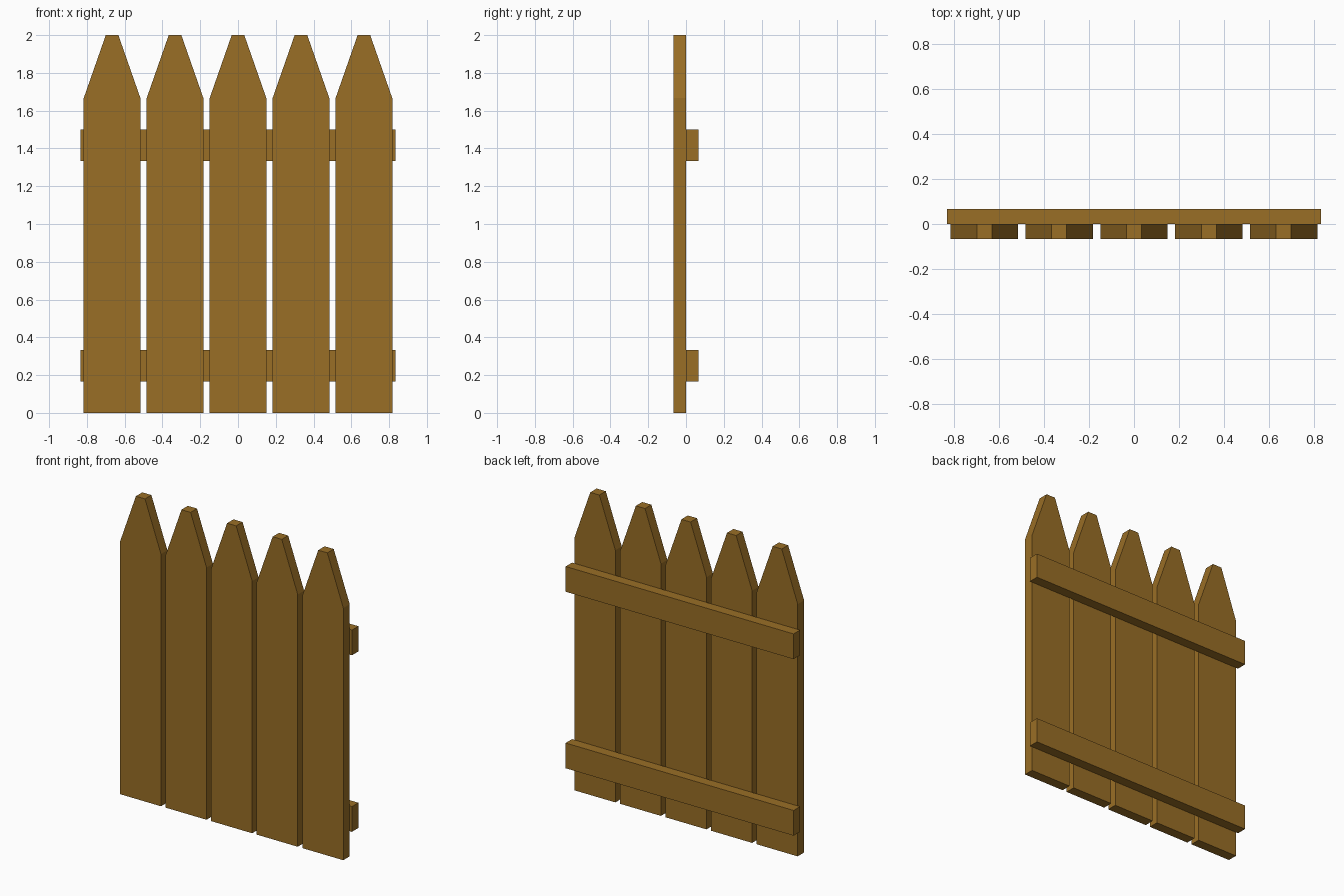
import bpy, bmesh

if "Cube" in bpy.data.objects:
    bpy.data.objects.remove(bpy.data.objects["Cube"])

wood = bpy.data.materials.new("wood")
wood.diffuse_color = (0.32, 0.156, 0.019, 1)
wood.use_nodes = True
wood.node_tree.nodes["Principled BSDF"].inputs["Base Color"].default_value = wood.diffuse_color


def extruded(name, profile, y0, y1, x=0.0):
    """Solid made by extruding an (x, z) outline from y0 to y1."""
    bm = bmesh.new()
    face = bm.faces.new([bm.verts.new((px, y0, pz)) for px, pz in profile])
    ext = bmesh.ops.extrude_face_region(bm, geom=[face])
    verts = [g for g in ext["geom"] if isinstance(g, bmesh.types.BMVert)]
    bmesh.ops.translate(bm, verts=verts, vec=(0, y1 - y0, 0))
    bmesh.ops.recalc_face_normals(bm, faces=bm.faces[:])
    mesh = bpy.data.meshes.new(name)
    bm.to_mesh(mesh)
    bm.free()
    mesh.materials.append(wood)
    obj = bpy.data.objects.new(name, mesh)
    obj.location.x = x
    bpy.context.collection.objects.link(obj)
    return obj


T = 1 / 15      # board thickness
PITCH = 1 / 3   # picket spacing

# Five pointed pickets with blunt tips
picket = [(-0.15, 0), (0.15, 0), (0.15, 5 / 3), (T / 2, 2), (-T / 2, 2), (-0.15, 5 / 3)]
for i in range(5):
    extruded(f"picket_{i + 1}", picket, -T, 0, (i - 2) * PITCH)

# Two horizontal rails on the back
for name, z in (("lower_rail", 1 / 6), ("upper_rail", 4 / 3)):
    w, h = 5 / 6, 1 / 6
    extruded(name, [(-w, z), (w, z), (w, z + h), (-w, z + h)], 0, T)
